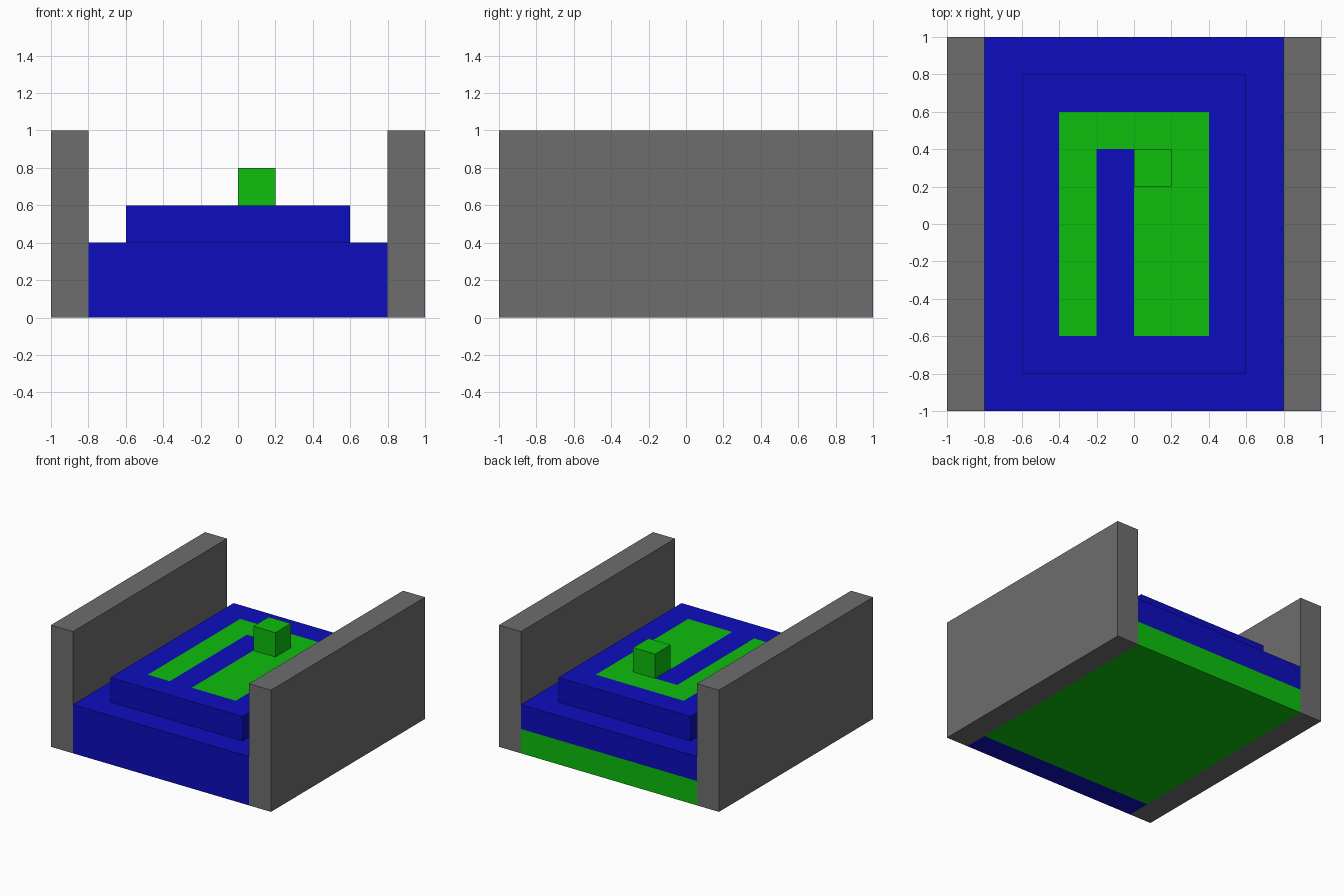
import bpy
import bmesh
from mathutils import Vector

default = bpy.data.objects.get("Cube")
if default:
    bpy.data.objects.remove(default, do_unlink=True)


def make_material(name, rgb):
    mat = bpy.data.materials.new(name)
    mat.use_nodes = True
    colour = (*rgb, 1.0)
    mat.diffuse_color = colour
    bsdf = next(n for n in mat.node_tree.nodes if n.type == "BSDF_PRINCIPLED")
    bsdf.inputs["Base Color"].default_value = colour
    return mat


GREY = make_material("grey", (0.155, 0.155, 0.155))
BLUE = make_material("blue", (0.004, 0.004, 0.52))
GREEN = make_material("green", (0.004, 0.52, 0.004))


def make_box(name, low, high, materials, cuts=(), rule=None):
    """Box between two corners; cuts are (axis, position) planes, rule picks
    a material index from the centre and normal of each face."""
    low, high = Vector(low), Vector(high)
    bm = bmesh.new()
    bmesh.ops.create_cube(bm, size=1)
    bmesh.ops.scale(bm, vec=high - low, verts=bm.verts)
    bmesh.ops.translate(bm, vec=(low + high) / 2, verts=bm.verts)
    for axis, position in cuts:
        point, normal = Vector(), Vector()
        point[axis], normal[axis] = position, 1
        bmesh.ops.bisect_plane(bm, geom=bm.verts[:] + bm.edges[:] + bm.faces[:],
                               plane_co=point, plane_no=normal)
    bm.normal_update()
    if rule:
        for face in bm.faces:
            face.material_index = int(rule(face.calc_center_median(), face.normal))
    mesh = bpy.data.meshes.new(name)
    bm.to_mesh(mesh)
    bm.free()
    for mat in materials:
        mesh.materials.append(mat)
    obj = bpy.data.objects.new(name, mesh)
    bpy.context.collection.objects.link(obj)
    return obj


# Side walls
for side, x in (("right", -1.0), ("left", 0.8)):
    make_box(f"{side}_wall", (x, -1, 0), (x + 0.2, 1, 1), [GREY])


# Base: green lower layer behind a blue front row
def base_rule(c, n):
    return c.z < 0.2 and c.y > -0.8


make_box("base", (-0.8, -1, 0), (0.8, 1, 0.4), [BLUE, GREEN],
         cuts=[(1, -0.8), (2, 0.2)], rule=base_rule)


# Raised platform: green hooked patch with a blue slot on its top face
def platform_rule(c, n):
    in_patch = abs(c.x) < 0.4 and abs(c.y) < 0.6
    in_slot = -0.2 < c.x < 0 and c.y < 0.4
    return n.z > 0.5 and in_patch and not in_slot


make_box("platform", (-0.6, -0.8, 0.4), (0.6, 0.8, 0.6), [BLUE, GREEN],
         cuts=[(0, x) for x in (-0.4, -0.2, 0, 0.4)] + [(1, y) for y in (-0.6, 0.4, 0.6)],
         rule=platform_rule)

# Small block on the platform
make_box("top_block", (0, 0.2, 0.6), (0.2, 0.4, 0.8), [GREEN])
